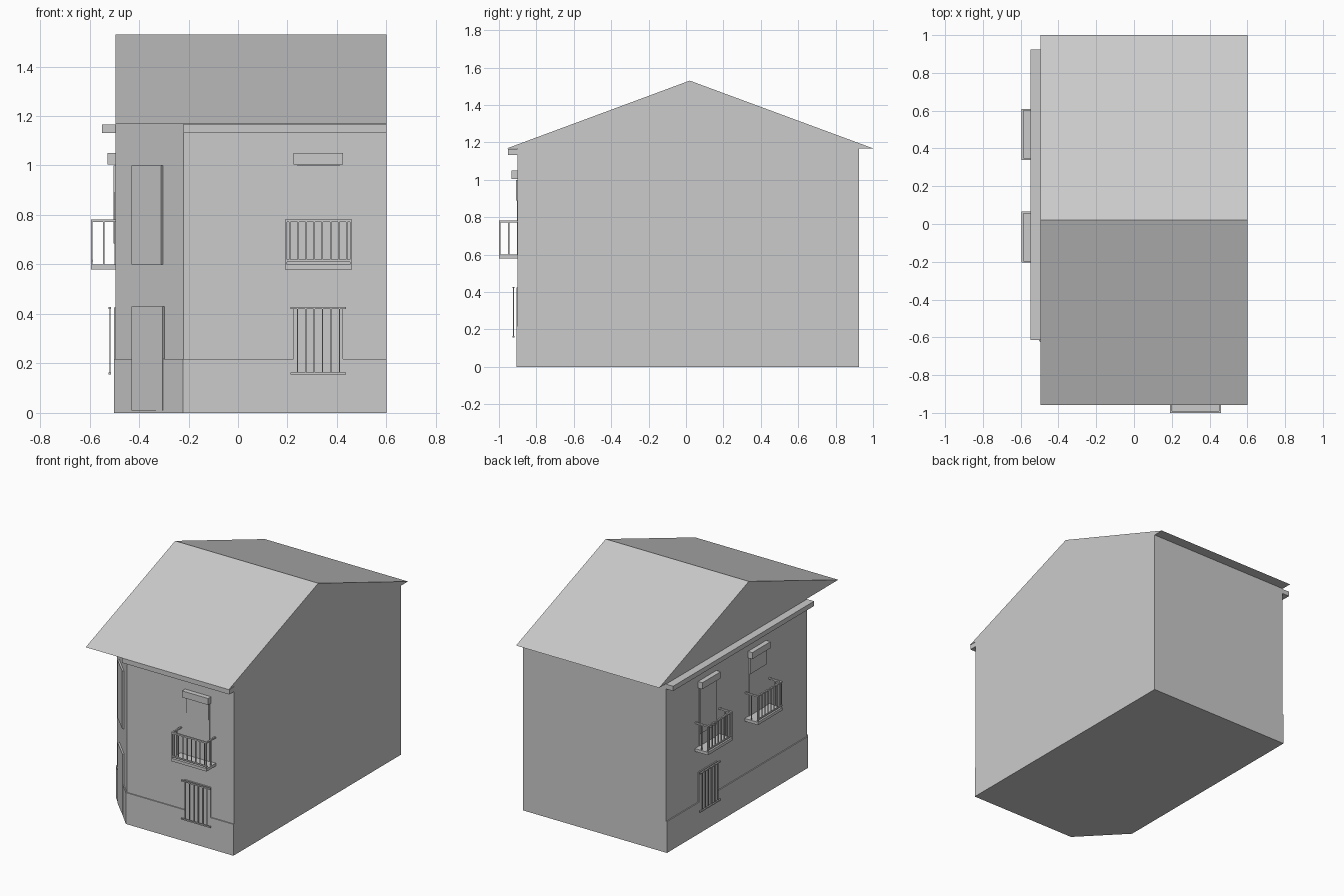
import bpy, bmesh, math
from mathutils import Matrix, Vector

if "Cube" in bpy.data.objects:
    bpy.data.objects.remove(bpy.data.objects["Cube"])

plaster = bpy.data.materials.new("grey plaster")
plaster.use_nodes = True
GREY = (0.6, 0.6, 0.6, 1)
plaster.diffuse_color = GREY
plaster.node_tree.nodes["Principled BSDF"].inputs["Base Color"].default_value = GREY

# Main dimensions
FRONT, BACK, LEFT, RIGHT = -0.9, 0.925, -0.495, 0.6
EAVE, RIDGE, PLINTH = 1.168, 1.53, 0.217
CUT_X, CUT_Y = -0.22, -0.615


def finish(name, bm):
    bmesh.ops.recalc_face_normals(bm, faces=bm.faces)
    mesh = bpy.data.meshes.new(name)
    bm.to_mesh(mesh)
    bm.free()
    mesh.materials.append(plaster)
    obj = bpy.data.objects.new(name, mesh)
    bpy.context.collection.objects.link(obj)


def prism(name, outline, push):
    """Extrude a closed outline along the push vector."""
    bm = bmesh.new()
    face = bm.faces.new([bm.verts.new(p) for p in outline])
    out = bmesh.ops.extrude_face_region(bm, geom=[face])
    moved = [v for v in out["geom"] if isinstance(v, bmesh.types.BMVert)]
    bmesh.ops.translate(bm, vec=Vector(push), verts=moved)
    finish(name, bm)


def boxes(name, frame, parts):
    """Boxes in wall space: (u0, u1, out0, out1, z0, z1)."""
    bm = bmesh.new()
    for u0, u1, d0, d1, z0, z1 in parts:
        m = (frame @ Matrix.Translation(((u0 + u1) / 2, -(d0 + d1) / 2, (z0 + z1) / 2))
             @ Matrix.Diagonal((u1 - u0, d1 - d0, z1 - z0, 1)))
        bmesh.ops.create_cube(bm, size=1, matrix=m)
    finish(name, bm)


def wall_frame(x, y, degrees):
    return Matrix.Translation((x, y, 0)) @ Matrix.Rotation(math.radians(degrees), 4, "Z")


def spread(a, b, count):
    return [a + (b - a) * i / (count - 1) for i in range(count)]


def footprint(grow, z):
    return [(RIGHT, FRONT - grow, z), (RIGHT, BACK, z), (LEFT - grow, BACK, z),
            (LEFT - grow, CUT_Y - grow * 0.4, z), (CUT_X - grow * 0.4, FRONT - grow, z)]


# House body with the cut corner, and the slightly wider plinth
prism("walls", footprint(0, PLINTH), (0, 0, EAVE - PLINTH))
prism("plinth", footprint(0.007, 0), (0, 0, PLINTH))

# Gabled roof
prism("roof", [(LEFT, -0.957, EAVE), (LEFT, 1.0, EAVE), (LEFT, 0.02, RIDGE)],
      (RIGHT - LEFT, 0, 0))

front_wall = wall_frame(0, FRONT, 0)
left_wall = wall_frame(LEFT, 0, -90)
corner_wall = wall_frame((LEFT + CUT_X) / 2, (FRONT + CUT_Y) / 2, -45)

# Cornices under the eaves
boxes("front_cornice", front_wall, [(CUT_X, RIGHT, 0, 0.052, 1.132, 1.165)])
boxes("left_cornice", left_wall, [(-BACK, -CUT_Y, 0, 0.054, 1.132, 1.165)])


def balcony_window(name, frame, u, blind_bottom):
    def part(suffix, items):
        boxes(name + suffix, frame, [(u + a, u + b, *rest) for a, b, *rest in items])

    # Opening, lowered blind and blind box
    part("_window", [(-0.09, 0.09, 0, 0.004, 0.6, 1.0)])
    part("_blind", [(-0.087, 0.087, 0, 0.009, blind_bottom, 1.0)])
    part("_blind_box", [(-0.1, 0.1, 0, 0.033, 1.005, 1.05)])
    # Floor slab
    part("_slab", [(-0.135, 0.135, 0, 0.1, 0.58, 0.6)])
    # Railing with thin bars
    r = 0.003
    rails = [(-0.135, 0.135, 0.09, 0.1, 0.772, 0.782),
             (-0.135, 0.135, 0.092, 0.1, 0.61, 0.619)]
    rails += [(a - r, a + r, 0.093, 0.098, 0.615, 0.775) for a in spread(-0.115, 0.115, 8)]
    for s in (-0.13, 0.13):
        rails.append((s - 0.005, s + 0.005, 0, 0.1, 0.772, 0.782))
        rails += [(s - r, s + r, d - r, d + r, 0.6, 0.775) for d in (0.048, 0.096)]
    part("_railing", rails)


def barred_window(name, frame, u):
    # Low opening, level with the plinth face
    boxes(name + "_window", frame, [(u - 0.1, u + 0.1, 0, 0.007, PLINTH, 0.425)])
    # Grille of upright bars between two rails
    grille = [(u - 0.112, u + 0.112, 0.018, 0.028, z - 0.004, z + 0.004) for z in (0.16, 0.424)]
    grille += [(a - 0.0025, a + 0.0025, 0.02, 0.025, 0.16, 0.424)
               for a in spread(u - 0.085, u + 0.085, 6)]
    boxes(name + "_grille", frame, grille)


balcony_window("front_balcony", front_wall, 0.325, 0.89)
balcony_window("left_rear_balcony", left_wall, -0.475, 0.685)
balcony_window("left_front_balcony", left_wall, 0.07, 0.89)
barred_window("front_low", front_wall, 0.325)
barred_window("left_low", left_wall, -0.475)

# Cut corner: street door and the window above it
boxes("corner_door", corner_wall, [(-0.092, 0.086, 0, 0.012, 0.01, 0.43)])
boxes("corner_window", corner_wall, [(-0.092, 0.077, 0, 0.012, 0.6, 1.0)])
